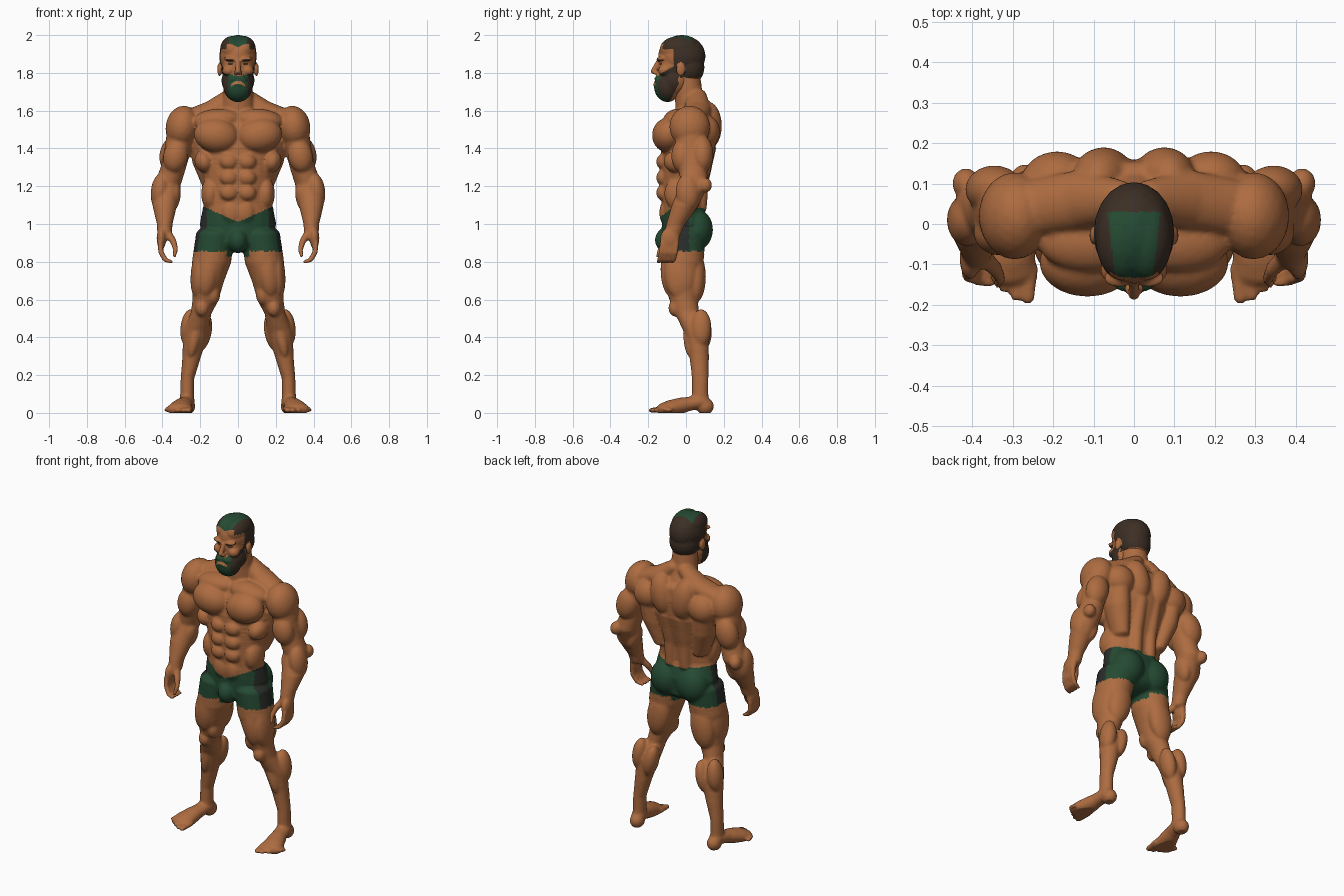
import bpy, bmesh, math
from mathutils import Matrix, Vector

if "Cube" in bpy.data.objects:
    bpy.data.objects.remove(bpy.data.objects["Cube"])


def material(name, color):
    mat = bpy.data.materials.new(name)
    mat.use_nodes = True
    mat.diffuse_color = (*color, 1)
    bsdf = mat.node_tree.nodes["Principled BSDF"]
    bsdf.inputs["Base Color"].default_value = (*color, 1)
    bsdf.inputs["Roughness"].default_value = 0.8
    return mat


SKIN, BROWN, GREEN, PANEL = range(4)
PALETTE = [
    material("skin tan", (.42, .15, .052)),
    material("hair brown", (.045, .028, .018)),
    material("dark green", (.018, .068, .032)),
    material("charcoal panel", (.022, .026, .022)),
]

# One unit ball, reused for every muscle
ball = bmesh.new()
bmesh.ops.create_icosphere(ball, subdivisions=3, radius=1)
BALL_VERTS = [v.co.copy() for v in ball.verts]
BALL_FACES = [[v.index for v in f.verts] for f in ball.faces]
ball.free()


class Sculpt:
    """Collects overlapping ellipsoids and fuses them into one smooth skin."""

    def __init__(self):
        self.verts, self.faces = [], []

    def ellipsoid(self, at, size, tilt=0):
        matrix = (Matrix.Translation(at) @ Matrix.Rotation(math.radians(tilt), 4, 'Y')
                  @ Matrix.Diagonal((*size, 1)))
        first = len(self.verts)
        self.verts.extend(matrix @ co for co in BALL_VERTS)
        self.faces.extend([first + i for i in face] for face in BALL_FACES)

    def blob(self, label, at, size, tilt=0):
        # anything off the centre line is made on both sides
        x, y, z = at
        for side in ((1, -1) if x else (1,)):
            self.ellipsoid((x * side, y, z), size, tilt * side)

    def limb(self, label, points, flat=.5):
        # points are x, y, z, half width, half depth
        for a, b in zip(points, points[1:]):
            start, end = Vector(a[:3]), Vector(b[:3])
            thin = flat * min(*a[3:], *b[3:])
            steps = max(2, math.ceil((end - start).length / (thin * .4)))
            for i in range(steps + 1):
                t = i / steps
                x, y, z = start.lerp(end, t)
                rx, ry = (p + (q - p) * t for p, q in zip(a[3:], b[3:]))
                self.blob(label, (x, y, z), (rx, ry, flat * min(rx, ry)))

    def finish(self, name, voxel, smoothing, paint):
        mesh = bpy.data.meshes.new(name + " source")
        mesh.from_pydata(self.verts, [], self.faces)
        source = bpy.data.objects.new(name + " source", mesh)
        bpy.context.collection.objects.link(source)
        remesh = source.modifiers.new("fuse", 'REMESH')
        remesh.mode = 'VOXEL'
        remesh.voxel_size = voxel
        smooth = source.modifiers.new("soften", 'SMOOTH')
        smooth.factor = .5
        smooth.iterations = smoothing
        graph = bpy.context.evaluated_depsgraph_get()
        result = bpy.data.meshes.new_from_object(source.evaluated_get(graph))
        bpy.data.objects.remove(source)
        bpy.data.meshes.remove(mesh)
        result.name = name
        result.materials.clear()
        for mat in PALETTE:
            result.materials.append(mat)
        for v in result.vertices:
            v.co.z = max(v.co.z, 0)
        for face in result.polygons:
            face.material_index = paint(*face.center)
        result.shade_smooth()
        bpy.context.collection.objects.link(bpy.data.objects.new(name, result))


body = Sculpt()

# Trunk and neck
body.limb("trunk", [
    (0, -.01, .91, .18, .12), (0, -.005, 1.0, .205, .125), (0, -.02, 1.1, .185, .11),
    (0, -.02, 1.2, .175, .118), (0, -.005, 1.3, .20, .132), (0, .01, 1.4, .225, .145),
    (0, .025, 1.5, .23, .135), (0, .045, 1.57, .17, .11)])
body.limb("neck", [(0, .045, 1.56, .10, .10), (0, .015, 1.68, .08, .075), (0, 0, 1.8, .072, .075)])
body.limb("trapezius", [(.04, .06, 1.68, .045, .05), (.13, .06, 1.6, .07, .075),
                        (.25, .04, 1.56, .06, .07)], flat=.8)

# Chest, stomach and back muscles
body.blob("pectoral", at=(.115, -.095, 1.47), size=(.12, .085, .092), tilt=-8)
body.blob("upper chest", at=(.11, -.04, 1.55), size=(.13, .08, .06), tilt=4)
for height in (1.33, 1.245, 1.165):
    body.blob("abdominal", at=(.048, -.122, height), size=(.048, .036, .042))
body.blob("lower abdominal", at=(.035, -.105, 1.06), size=(.055, .036, .07))
body.blob("oblique", at=(.145, -.04, 1.16), size=(.05, .075, .09))
body.blob("rib muscle", at=(.18, -.05, 1.33), size=(.05, .07, .06), tilt=20)
body.limb("back wing", [(.19, .06, 1.44, .07, .10), (.175, .06, 1.33, .068, .085),
                        (.135, .04, 1.18, .045, .06)])
body.limb("spinal muscle", [(.05, .10, 1.4, .05, .06), (.05, .07, 1.22, .042, .05),
                            (.05, .06, 1.08, .04, .05)])
body.blob("middle back", at=(.075, .115, 1.52), size=(.075, .075, .13), tilt=10)
body.blob("shoulder blade", at=(.19, .10, 1.49), size=(.09, .08, .09), tilt=20)

# Arms
body.limb("arm", [
    (.295, .025, 1.50, .08, .09), (.318, .03, 1.40, .072, .085), (.342, .035, 1.30, .068, .075),
    (.372, .045, 1.21, .07, .075), (.388, -.005, 1.1, .066, .07), (.388, -.055, 1.0, .042, .05),
    (.388, -.07, .95, .04, .045)])
body.blob("shoulder", at=(.295, .02, 1.515), size=(.088, .108, .112), tilt=-10)
body.blob("biceps", at=(.33, -.02, 1.36), size=(.066, .058, .09), tilt=-12)
body.blob("triceps", at=(.345, .085, 1.37), size=(.07, .06, .10), tilt=-14)
body.blob("elbow", at=(.415, .10, 1.205), size=(.034, .038, .04))
body.blob("outer forearm", at=(.412, .01, 1.17), size=(.05, .065, .10), tilt=-5)
body.blob("inner forearm", at=(.345, .02, 1.14), size=(.04, .055, .085), tilt=-12)

# Hands, half closed
body.blob("palm", at=(.405, -.085, .925), size=(.026, .052, .058))
for i in range(4):
    y = -.05 - .025 * i
    body.limb("finger", [(.412, y, .9, .015, .014), (.408, y - .006, .85, .015, .014),
                         (.385, y - .015, .81, .014, .013), (.355, y - .022, .80, .012, .011)], flat=.9)
body.limb("thumb", [(.38, -.075, .96, .025, .025), (.343, -.11, .91, .018, .02),
                    (.33, -.135, .865, .014, .015), (.337, -.15, .83, .01, .01)], flat=.9)

# Hips and legs
body.blob("buttock", at=(.09, .055, .97), size=(.10, .088, .11))
body.blob("groin", at=(0, -.095, .915), size=(.055, .07, .07))
body.limb("leg", [
    (.12, -.015, .94, .105, .12), (.14, -.02, .80, .105, .115), (.158, -.02, .70, .085, .10),
    (.172, -.012, .60, .07, .075), (.195, .005, .53, .055, .065), (.222, .055, .43, .068, .066),
    (.245, .07, .30, .05, .052), (.268, .075, .18, .036, .044), (.27, .075, .08, .038, .045)])
body.blob("outer thigh", at=(.205, -.03, .74), size=(.045, .085, .14), tilt=-5)
body.blob("front thigh", at=(.155, -.075, .76), size=(.06, .06, .15), tilt=-8)
body.blob("inner knee muscle", at=(.132, -.05, .63), size=(.038, .045, .06))
body.blob("hamstring", at=(.15, .05, .72), size=(.075, .055, .14), tilt=-10)
body.blob("kneecap", at=(.19, -.058, .555), size=(.036, .035, .045))
body.blob("shin", at=(.225, .025, .42), size=(.035, .04, .13), tilt=-12)
body.blob("inner calf", at=(.182, .085, .425), size=(.042, .052, .10), tilt=-12)
body.blob("outer calf", at=(.26, .08, .45), size=(.045, .055, .10), tilt=-6)

# Feet
body.blob("heel", at=(.268, .10, .035), size=(.042, .048, .045))
body.limb("foot", [(.27, .08, .06, .042, .05), (.285, 0, .045, .045, .05),
                   (.305, -.08, .026, .062, .05), (.31, -.115, .02, .068, .04)], flat=.85)
for i in range(5):
    x, tip = .257 + .029 * i, -.178 + .006 * i * i
    thick = .021 - .0015 * i
    body.limb("toe", [(x, -.11, .02, thick, thick), (x + .005, tip, .014, thick * .85, thick)], flat=.8)


def paint_body(x, y, z):
    # swim shorts: dipped waistband in front, straight hem, dark side panel
    width = abs(x)
    waist = 1.01 + .45 * width if y < -.06 else 1.07 + .13 * width
    if width < .29 and .855 - .03 * (width < .06) < z < waist:
        return PANEL if width > .165 and -.085 < y < .015 else GREEN
    return SKIN


body.finish("body", .0075, 5, paint_body)

# Head
head = Sculpt()
head.blob("skull", at=(0, -.022, 1.888), size=(.10, .126, .113))
head.blob("crown", at=(.03, -.035, 1.925), size=(.065, .105, .071))
head.blob("nape", at=(0, .012, 1.83), size=(.09, .086, .095))
head.blob("face", at=(0, -.07, 1.83), size=(.083, .077, .10))
head.blob("jaw", at=(0, -.06, 1.76), size=(.088, .085, .085))
head.blob("beard", at=(0, -.098, 1.73), size=(.078, .072, .085))
head.blob("moustache", at=(.022, -.145, 1.768), size=(.03, .022, .016), tilt=20)
head.blob("lower lip", at=(0, -.16, 1.738), size=(.028, .014, .01))
head.blob("brow", at=(.037, -.134, 1.872), size=(.038, .022, .013), tilt=-8)
head.blob("cheek", at=(.05, -.112, 1.812), size=(.033, .035, .03))
head.blob("ear", at=(.097, -.028, 1.818), size=(.013, .024, .036))
head.limb("nose", [(0, -.142, 1.865, .012, .014), (0, -.172, 1.808, .015, .016)], flat=.9)
head.blob("nostril", at=(.012, -.16, 1.80), size=(.012, .014, .01))


def paint_head(x, y, z):
    width = abs(x)
    # ears and nose stay bare
    if width > .088 and math.hypot((y + .028) / .026, (z - 1.818) / .038) < 1:
        return SKIN
    if width < .025 and y < -.14 and 1.785 < z < 1.87:
        return SKIN
    # hair with a contrasting top
    hairline = 1.775 if y > -.03 else 1.82 if y > -.065 else 1.938 + .4 * min(width, .04)
    if y < -.065 and width > .06:
        hairline = 1.925
    if z > hairline:
        return GREEN if z > 1.93 and y < .03 and width < .062 + .12 * y else BROWN
    # eyebrows and narrowed eyes
    if y < -.09 and .014 < width < .062:
        if abs(z - 1.866 - .1 * (width - .03)) < .006 or (abs(z - 1.848) < .004 and width < .052):
            return BROWN
    # beard around a downturned mouth
    if width < .036 and y < -.1 and abs(z - 1.749 + 11 * width ** 2) < .008:
        return SKIN
    back_edge = -.04 - max(0, 1.74 - z) * .5
    if y < back_edge and z < 1.782 + .55 * (y + .16):
        return GREEN if width < .052 and y < -.10 else BROWN
    return SKIN


head.finish("head", .005, 4, paint_head)
